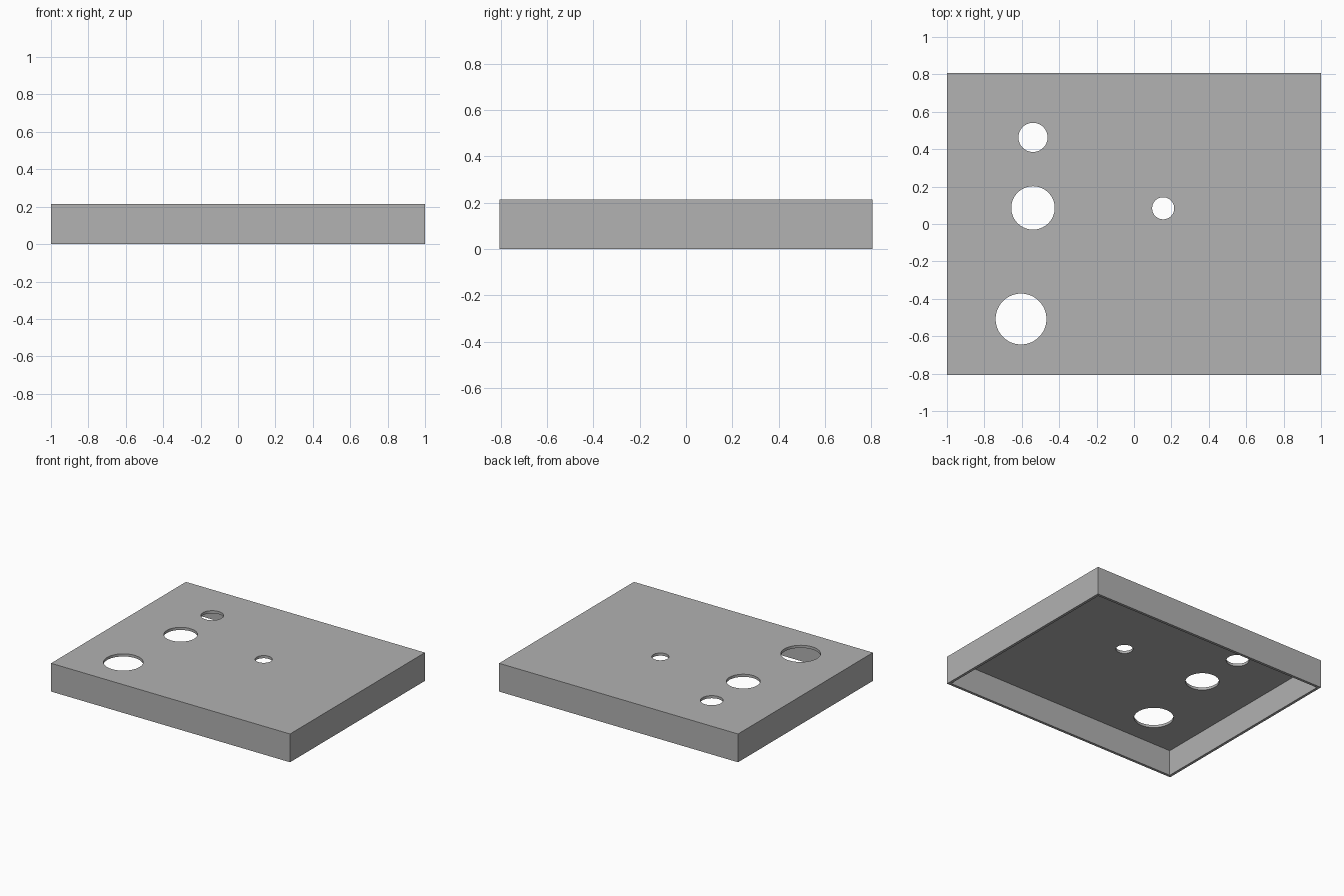
import bpy

cube = bpy.data.objects.get("Cube")
if cube:
    bpy.data.objects.remove(cube, do_unlink=True)

WIDTH, DEPTH, HEIGHT, WALL = 2.0, 1.612, 0.214, 0.02

# Single grey finish
grey = bpy.data.materials.new("mid_grey")
grey.use_nodes = True
colour = (0.445, 0.445, 0.445, 1)
grey.diffuse_color = colour
grey.node_tree.nodes["Principled BSDF"].inputs["Base Color"].default_value = colour


def box(name, size, z):
    bpy.ops.mesh.primitive_cube_add(size=1, location=(0, 0, z))
    ob = bpy.context.object
    ob.name = name
    ob.scale = size
    bpy.ops.object.transform_apply(location=True, rotation=False, scale=True)
    ob.data.materials.append(grey)
    return ob


def cut(target, cutter):
    cutter.hide_render = True
    mod = target.modifiers.new("cut", "BOOLEAN")
    mod.operation = "DIFFERENCE"
    mod.solver = "EXACT"
    mod.object = cutter
    bpy.context.view_layer.objects.active = target
    bpy.ops.object.modifier_apply(modifier=mod.name)
    bpy.data.objects.remove(cutter, do_unlink=True)


# Enclosure lid, hollow and open underneath
lid = box("enclosure_lid", (WIDTH, DEPTH, HEIGHT), HEIGHT / 2)
cut(lid, box("cavity_cutter", (WIDTH - 2 * WALL, DEPTH - 2 * WALL, HEIGHT),
             HEIGHT / 2 - WALL))

# Round holes through the top panel: x, y, radius
for x, y, radius in [(-0.54, 0.463, 0.078), (-0.54, 0.086, 0.116),
                     (-0.604, -0.508, 0.136), (0.156, 0.084, 0.059)]:
    bpy.ops.mesh.primitive_cylinder_add(vertices=64, radius=radius, depth=0.1,
                                        location=(x, y, HEIGHT))
    hole = bpy.context.object
    hole.name = "hole_cutter"
    hole.data.materials.append(grey)
    cut(lid, hole)

# Smooth hole walls, crisp edges elsewhere
bpy.ops.object.select_all(action="DESELECT")
lid.select_set(True)
bpy.context.view_layer.objects.active = lid
bpy.ops.object.shade_smooth_by_angle()
